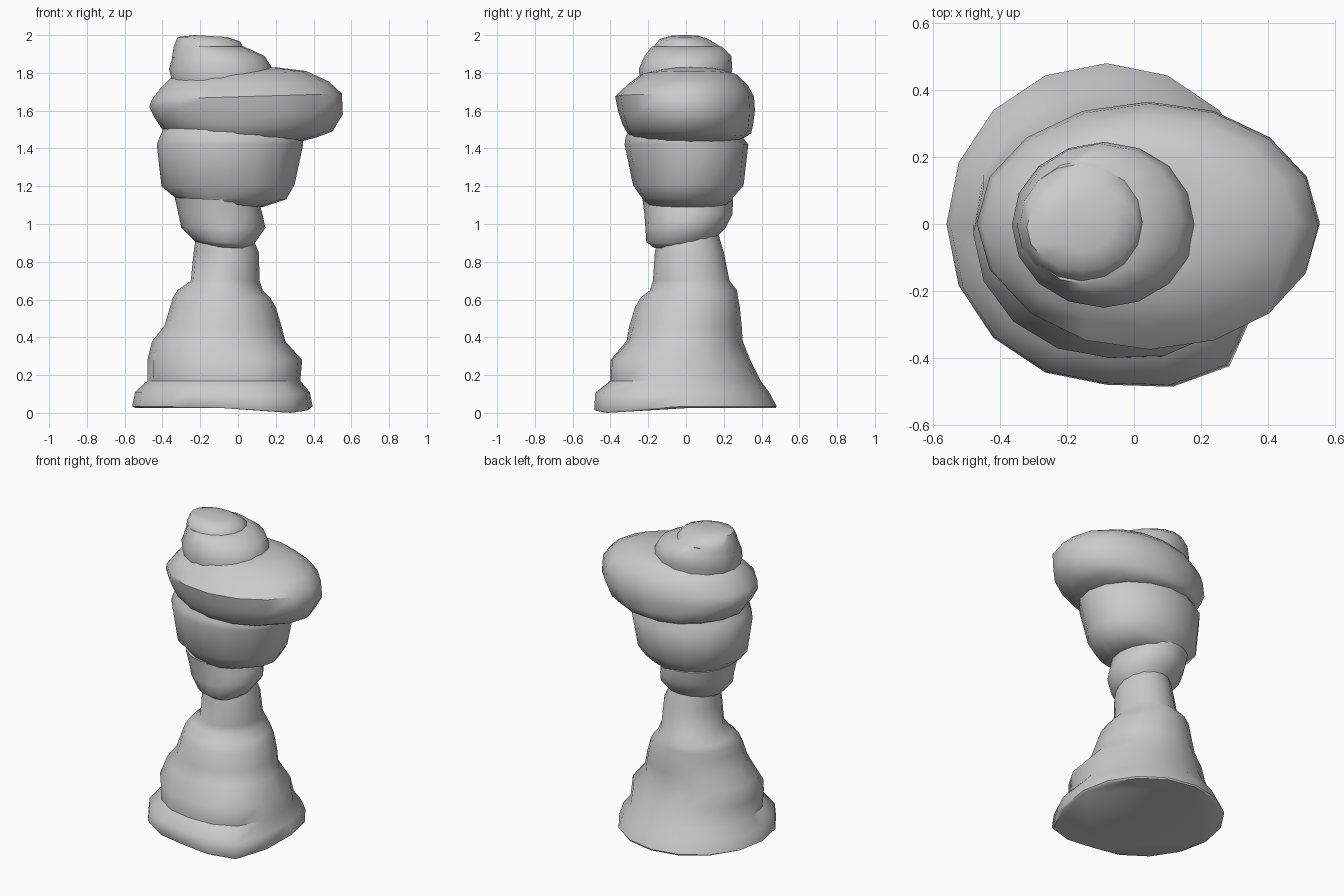
import bpy, bmesh, math

SIDES = 16


def loft(name, rings, corner=None):
    """Rings are (x_min, x_max, y_min, y_max, z_left, z_right), listed upwards."""
    bm = bmesh.new()
    loops = []
    for i, (x0, x1, y0, y1, zl, zr) in enumerate(rings):
        loop = []
        for k in range(SIDES):
            a = 2 * math.pi * k / SIDES
            c, s = math.cos(a), math.sin(a)
            x = (x0 + x1) / 2 + (x1 - x0) / 2 * c
            y = (y0 + y1) / 2 + (y1 - y0) / 2 * s
            z = zl + (zr - zl) * (c + 1) / 2
            # optional squared-off front right corner
            if corner and i < len(corner) and c > 0.1 and s < -0.1:
                grow, drop = corner[i]
                w = (-2 * c * s) ** 2
                x += grow * 0.35 * w
                y -= grow * w
                z -= drop * w
            loop.append(bm.verts.new((x, y, z)))
        loops.append(loop)
    for lo, hi in zip(loops, loops[1:]):
        for k in range(SIDES):
            n = (k + 1) % SIDES
            bm.faces.new((lo[k], lo[n], hi[n], hi[k]))
    bm.faces.new(loops[0][::-1])
    bm.faces.new(loops[-1])
    mesh = bpy.data.meshes.new(name)
    bm.to_mesh(mesh)
    bm.free()
    obj = bpy.data.objects.new(name, mesh)
    bpy.context.collection.objects.link(obj)
    bpy.ops.object.select_all(action='DESELECT')
    obj.select_set(True)
    bpy.context.view_layer.objects.active = obj
    bpy.ops.object.shade_smooth_by_angle(angle=math.radians(50))
    return obj


def level(rows):
    return [r + (r[-1],) for r in rows]


# Flared bust running up into the neck
loft("bust_and_neck", level([
    (-.54, .385, -.475, .475, .025),
    (-.56, .395, -.48, .48, .035),
    (-.545, .38, -.475, .44, .11),
    (-.48, .33, -.40, .395, .17),
    (-.48, .34, -.40, .34, .28),
    (-.455, .25, -.315, .30, .38),
    (-.39, .23, -.30, .295, .46),
    (-.36, .20, -.27, .285, .56),
    (-.345, .17, -.24, .275, .61),
    (-.32, .13, -.19, .27, .65),
    (-.25, .115, -.175, .23, .70),
    (-.235, .11, -.165, .20, .85),
    (-.22, .07, -.14, .17, .95),
]), corner=[(.085, .025), (.085, .025), (.08, .01), (.05, 0), (.04, 0), (.02, 0)])

# Jaw and chin
loft("jaw", [
    (-.15, .05, -.17, .10, .88, .87),
    (-.23, .09, -.21, .14, .91, .90),
    (-.30, .145, -.215, .21, .98, .98),
    (-.315, .13, -.22, .245, 1.05, 1.05),
    (-.335, .11, -.23, .25, 1.14, 1.12),
])

# Head
loft("head", [
    (-.31, .13, -.21, .23, 1.12, 1.09),
    (-.345, .255, -.235, .25, 1.15, 1.13),
    (-.405, .30, -.28, .305, 1.20, 1.21),
    (-.43, .345, -.325, .33, 1.42, 1.42),
    (-.41, .345, -.32, .30, 1.47, 1.45),
    (-.38, .33, -.29, .30, 1.54, 1.50),
])

# Wide cushion-like hat brim, leaning out to the right
loft("hat_brim", [
    (-.36, .33, -.28, .31, 1.48, 1.435),
    (-.40, .42, -.31, .345, 1.50, 1.46),
    (-.44, .50, -.335, .355, 1.56, 1.49),
    (-.47, .555, -.36, .365, 1.62, 1.58),
    (-.455, .55, -.375, .36, 1.66, 1.69),
    (-.41, .48, -.31, .325, 1.72, 1.755),
    (-.36, .36, -.24, .27, 1.77, 1.81),
    (-.30, .20, -.15, .20, 1.79, 1.83),
])

# Middle tier of the hat
loft("hat_middle", level([
    (-.345, .185, -.24, .23, 1.74),
    (-.365, .185, -.25, .245, 1.82),
    (-.345, .14, -.22, .24, 1.89),
    (-.33, .03, -.18, .19, 1.94),
]))

# Top tier of the hat
loft("hat_top", [
    (-.35, .04, -.18, .18, 1.88, 1.90),
    (-.34, .025, -.17, .18, 1.94, 1.94),
    (-.32, .01, -.14, .12, 1.99, 1.967),
    (-.23, -.06, -.08, .07, 2.00, 1.99),
])
